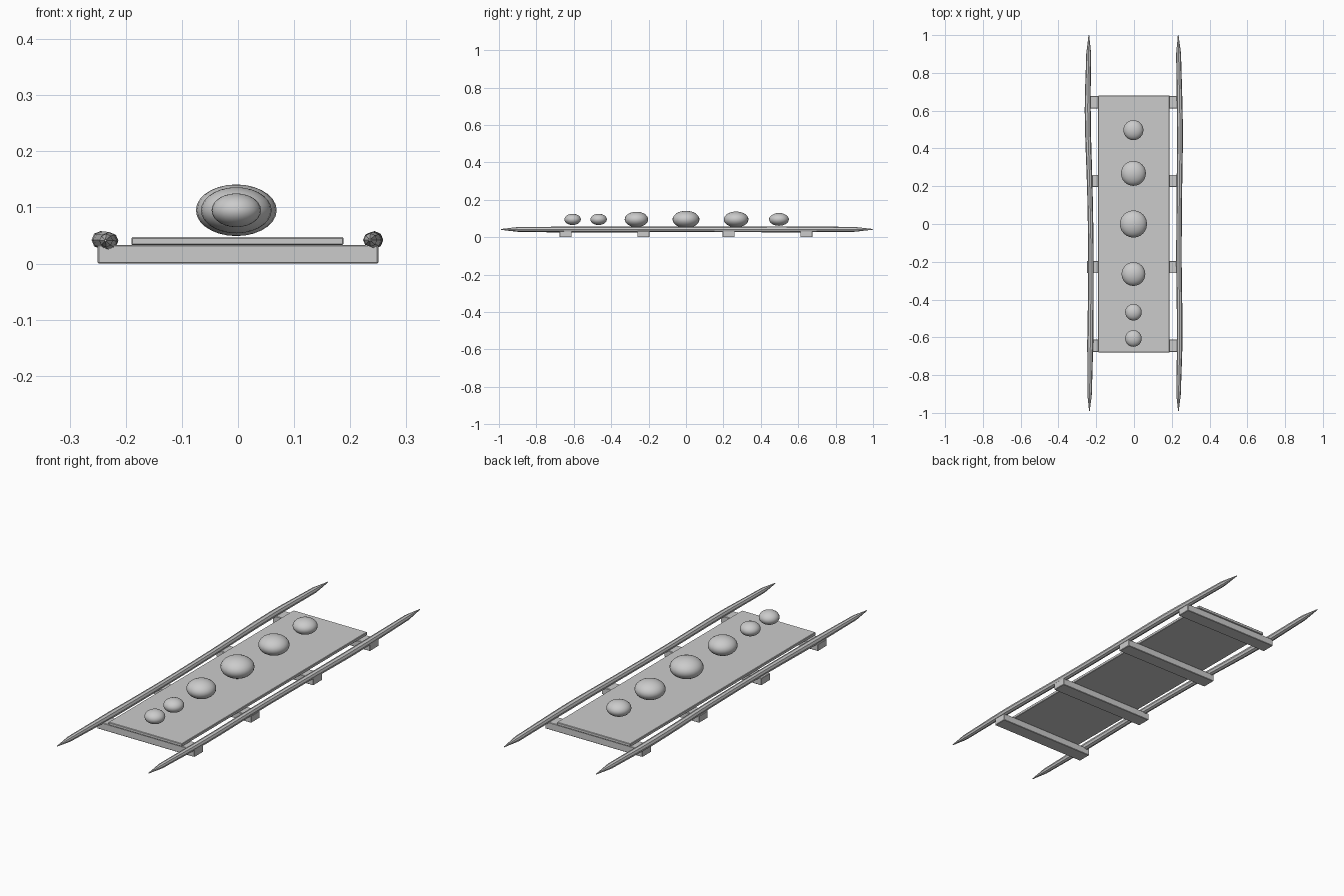
import bpy

if "Cube" in bpy.data.objects:
    bpy.data.objects.remove(bpy.data.objects["Cube"])


def box(name, loc, size, bevel):
    bpy.ops.mesh.primitive_cube_add(size=1, location=loc)
    ob = bpy.context.object
    ob.name = name
    ob.scale = size
    bpy.ops.object.transform_apply(location=False, rotation=False, scale=True)
    mod = ob.modifiers.new("soft_edges", 'BEVEL')
    mod.width = bevel
    mod.segments = 1
    return ob


def pole(name, points):
    # points: x, y, z, radius along a tapered wooden pole
    cu = bpy.data.curves.new(name, 'CURVE')
    cu.dimensions = '3D'
    cu.bevel_depth = 1.0
    cu.bevel_resolution = 2
    cu.use_fill_caps = True
    cu.resolution_u = 4
    sp = cu.splines.new('BEZIER')
    sp.bezier_points.add(len(points) - 1)
    for bp, (x, y, z, r) in zip(sp.bezier_points, points):
        bp.co = (x, y, z)
        bp.radius = r
        bp.handle_left_type = bp.handle_right_type = 'AUTO'
    ob = bpy.data.objects.new(name, cu)
    bpy.context.collection.objects.link(ob)
    bpy.ops.object.select_all(action='DESELECT')
    ob.select_set(True)
    bpy.context.view_layer.objects.active = ob
    bpy.ops.object.convert(target='MESH')
    bpy.ops.object.shade_smooth_by_angle()
    return ob


# Flat bed
box("bed_panel", (-0.001, 0, 0.040), (0.378, 1.36, 0.014), 0.002)

# Cross bars underneath
for i, y in enumerate((-0.644, -0.228, 0.228, 0.644)):
    box(f"cross_bar_{i + 1}", (0, y, 0.0165), (0.50, 0.065, 0.033), 0.002)

# Slightly crooked carrying poles with pointed ends
pole("left_pole", [
    (-0.236, -0.99, 0.041, 0.002), (-0.235, -0.90, 0.041, 0.012),
    (-0.231, -0.60, 0.040, 0.016), (-0.228, -0.20, 0.041, 0.0145),
    (-0.233, 0.15, 0.042, 0.0145), (-0.245, 0.60, 0.042, 0.016),
    (-0.240, 0.90, 0.042, 0.013), (-0.239, 1.00, 0.042, 0.002)])
pole("right_pole", [
    (0.235, -0.99, 0.042, 0.002), (0.236, -0.90, 0.042, 0.012),
    (0.242, -0.60, 0.042, 0.015), (0.238, -0.20, 0.042, 0.0145),
    (0.240, 0.15, 0.042, 0.0145), (0.243, 0.50, 0.042, 0.016),
    (0.236, 0.90, 0.042, 0.013), (0.234, 1.00, 0.042, 0.002)])

# Row of rounded cushions / body lumps
for i, (y, r, h) in enumerate(((0.497, 0.053, 0.034), (0.268, 0.066, 0.042),
                               (0, 0.072, 0.046), (-0.265, 0.063, 0.041),
                               (-0.467, 0.044, 0.030), (-0.606, 0.044, 0.030))):
    bpy.ops.mesh.primitive_uv_sphere_add(segments=24, ring_count=14, radius=1,
                                         location=(-0.003, y, 0.095))
    ob = bpy.context.object
    ob.name = f"rounded_lump_{i + 1}"
    ob.scale = (r, r, h)
    bpy.ops.object.transform_apply(location=False, rotation=False, scale=True)
    bpy.ops.object.shade_smooth_by_angle()
